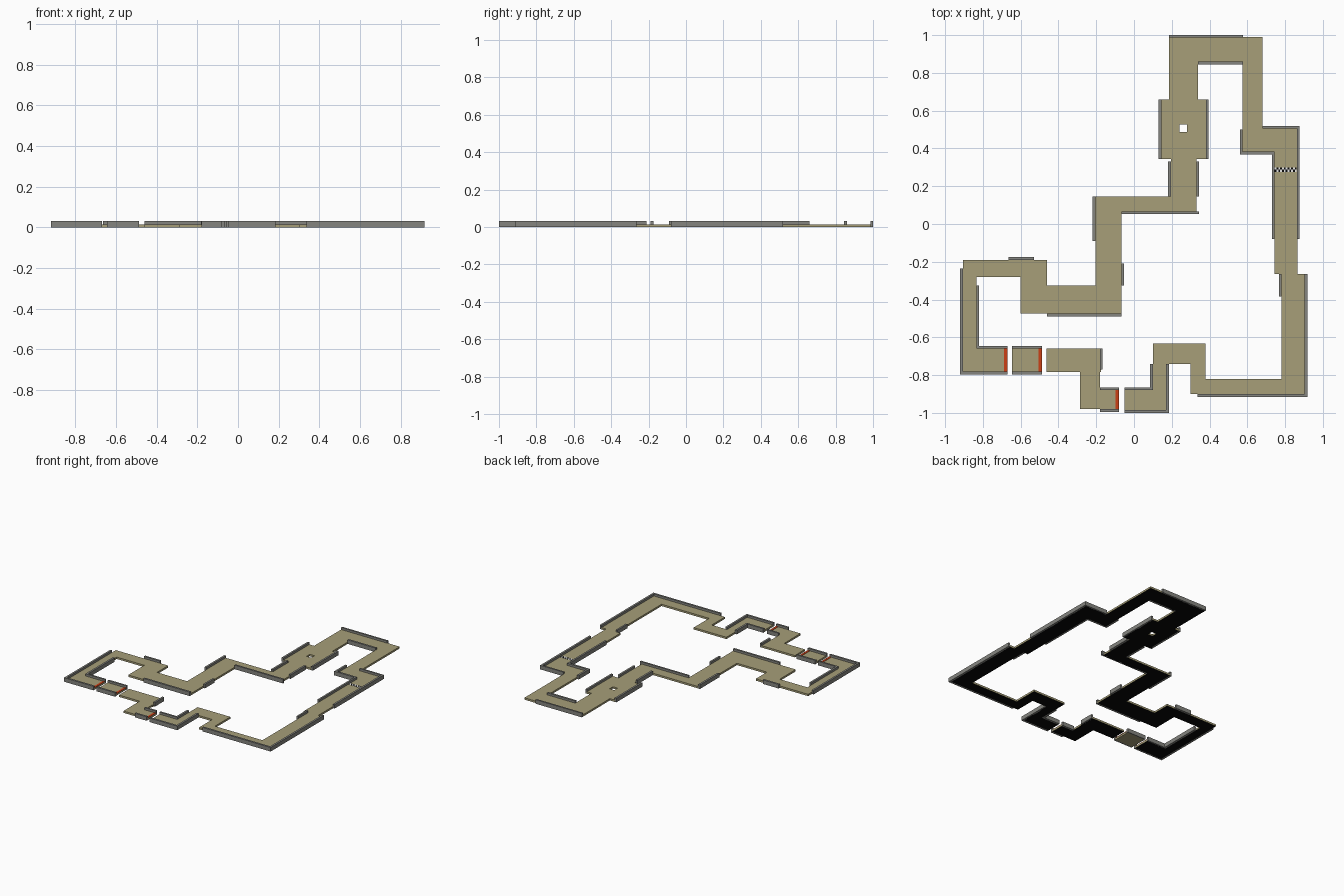
import bpy, bmesh

FLOOR_Z, WALL_Z = 0.0145, 0.031


def material(name, rgb):
    m = bpy.data.materials.new(name)
    m.diffuse_color = (*rgb, 1)
    return m


SAND = material("sand floor", (0.385, 0.345, 0.19))
GREY = material("grey wall", (0.235, 0.235, 0.215))
BLACK = material("black", (0.002, 0.002, 0.002))
WHITE = material("white", (0.8, 0.8, 0.8))
RED = material("orange red", (0.6, 0.05, 0.008))


def finish(bm, name, mats):
    me = bpy.data.meshes.new(name)
    bm.to_mesh(me)
    bm.free()
    for m in mats:
        me.materials.append(m)
    ob = bpy.data.objects.new(name, me)
    bpy.context.collection.objects.link(ob)
    return ob


def slab(name, rects, z0, z1, mats, holes=()):
    """Union of rectangles (x0, x1, y0, y1) as one solid; mats[1] colours the underside."""
    xs = sorted({v for r in (*rects, *holes) for v in r[:2]})
    ys = sorted({v for r in (*rects, *holes) for v in r[2:]})

    def inside(x, y, rs):
        return any(r[0] < x < r[1] and r[2] < y < r[3] for r in rs)

    bm = bmesh.new()
    for xa, xb in zip(xs, xs[1:]):
        for ya, yb in zip(ys, ys[1:]):
            cx, cy = (xa + xb) / 2, (ya + yb) / 2
            if inside(cx, cy, rects) and not inside(cx, cy, holes):
                bm.faces.new([bm.verts.new((x, y, z0)) for x, y in
                              ((xa, ya), (xb, ya), (xb, yb), (xa, yb))])
    bmesh.ops.remove_doubles(bm, verts=bm.verts, dist=1e-5)
    ext = bmesh.ops.extrude_face_region(bm, geom=bm.faces[:], use_keep_orig=True)
    bmesh.ops.translate(bm, vec=(0, 0, z1 - z0),
                        verts=[v for v in ext["geom"] if isinstance(v, bmesh.types.BMVert)])
    bmesh.ops.recalc_face_normals(bm, faces=bm.faces)
    if len(mats) > 1:
        for f in bm.faces:
            f.material_index = int(f.normal.z < -0.5)
    return finish(bm, name, mats)


# Track floor: one winding course with a square hole in the wide bay
course = [
    (0.185, 0.68, 0.855, 0.99), (0.185, 0.34, 0.66, 0.99), (0.14, 0.385, 0.345, 0.66),
    (0.195, 0.33, 0.06, 0.345), (-0.205, 0.33, 0.06, 0.145), (-0.205, -0.067, -0.475, 0.145),
    (-0.6, -0.067, -0.475, -0.325), (-0.6, -0.46, -0.475, -0.19), (-0.905, -0.46, -0.28, -0.19),
    (-0.905, -0.835, -0.785, -0.19), (-0.905, -0.67, -0.785, -0.655),
    (-0.463, -0.175, -0.783, -0.66), (-0.287, -0.18, -0.98, -0.66), (-0.287, -0.08, -0.98, -0.88),
    (-0.05, 0.175, -0.985, -0.88), (0.1, 0.175, -0.985, -0.633), (0.1, 0.378, -0.74, -0.633),
    (0.3, 0.378, -0.9, -0.633), (0.3, 0.905, -0.9, -0.82), (0.782, 0.905, -0.9, -0.265),
    (0.743, 0.865, -0.265, 0.51), (0.575, 0.865, 0.38, 0.51), (0.575, 0.68, 0.38, 0.985),
]
slab("track_floor", course, 0, FLOOR_Z, [SAND, BLACK], [(0.24, 0.28, 0.487, 0.528)])
slab("island_floor", [(-0.645, -0.49, -0.785, -0.655)], 0, FLOOR_Z, [SAND])

# Walls, grouped by region
slab("north_walls", [
    (0.185, 0.577, 0.987, 1.0), (0.34, 0.578, 0.845, 0.86),
    (0.13, 0.145, 0.345, 0.66), (0.38, 0.394, 0.345, 0.66),
    (0.18, 0.195, 0.145, 0.33), (0.33, 0.345, 0.145, 0.33),
    (-0.067, 0.345, 0.053, 0.067), (-0.22, -0.205, -0.09, 0.145),
], 0, WALL_Z, [GREY])
slab("west_walls", [
    (-0.067, -0.053, -0.325, -0.21), (-0.46, -0.067, -0.49, -0.475),
    (-0.665, -0.53, -0.19, -0.175), (-0.92, -0.905, -0.797, -0.235),
    (-0.835, -0.82, -0.66, -0.325), (-0.835, -0.67, -0.66, -0.646),
    (-0.92, -0.67, -0.797, -0.782),
    (-0.645, -0.487, -0.66, -0.646), (-0.645, -0.487, -0.797, -0.782),
], 0, WALL_Z, [GREY])
slab("south_walls", [
    (-0.181, -0.166, -0.77, -0.66),
    (-0.18, -0.08, -0.88, -0.866), (-0.18, -0.08, -0.995, -0.98),
    (-0.05, 0.1, -0.88, -0.866), (-0.05, 0.184, -1.0, -0.985),
    (0.085, 0.1, -0.88, -0.74), (0.169, 0.184, -1.0, -0.74),
    (0.337, 0.917, -0.915, -0.9),
], 0, WALL_Z, [GREY])
slab("east_walls", [
    (0.903, 0.918, -0.915, -0.265), (0.768, 0.782, -0.385, -0.265),
    (0.862, 0.877, -0.08, 0.518), (0.73, 0.744, -0.08, 0.383),
    (0.68, 0.877, 0.505, 0.518), (0.56, 0.744, 0.368, 0.383),
    (0.56, 0.575, 0.368, 0.5),
], 0, WALL_Z, [GREY])

# Red jump-edge strips
for i, (x, y0, y1) in enumerate([(-0.67, -0.782, -0.66), (-0.488, -0.782, -0.66),
                                 (-0.08, -0.98, -0.88)]):
    slab(f"jump_strip_{i + 1}", [(x - 0.017, x, y0, y1)], FLOOR_Z - 0.001, FLOOR_Z + 0.002, [RED])

# Chequered start line: two rows of alternating squares
N, X0, X1, Y0, STEP = 12, 0.745, 0.861, 0.275, 0.0125
w = (X1 - X0) / N
for name, mat, parity in (("start_line_black", BLACK, 0), ("start_line_white", WHITE, 1)):
    squares = [(X0 + i * w, X0 + (i + 1) * w, Y0 + j * STEP, Y0 + (j + 1) * STEP)
               for i in range(N) for j in range(2) if (i + j) % 2 == parity]
    slab(name, squares, FLOOR_Z - 0.001, FLOOR_Z + 0.001, [mat])
